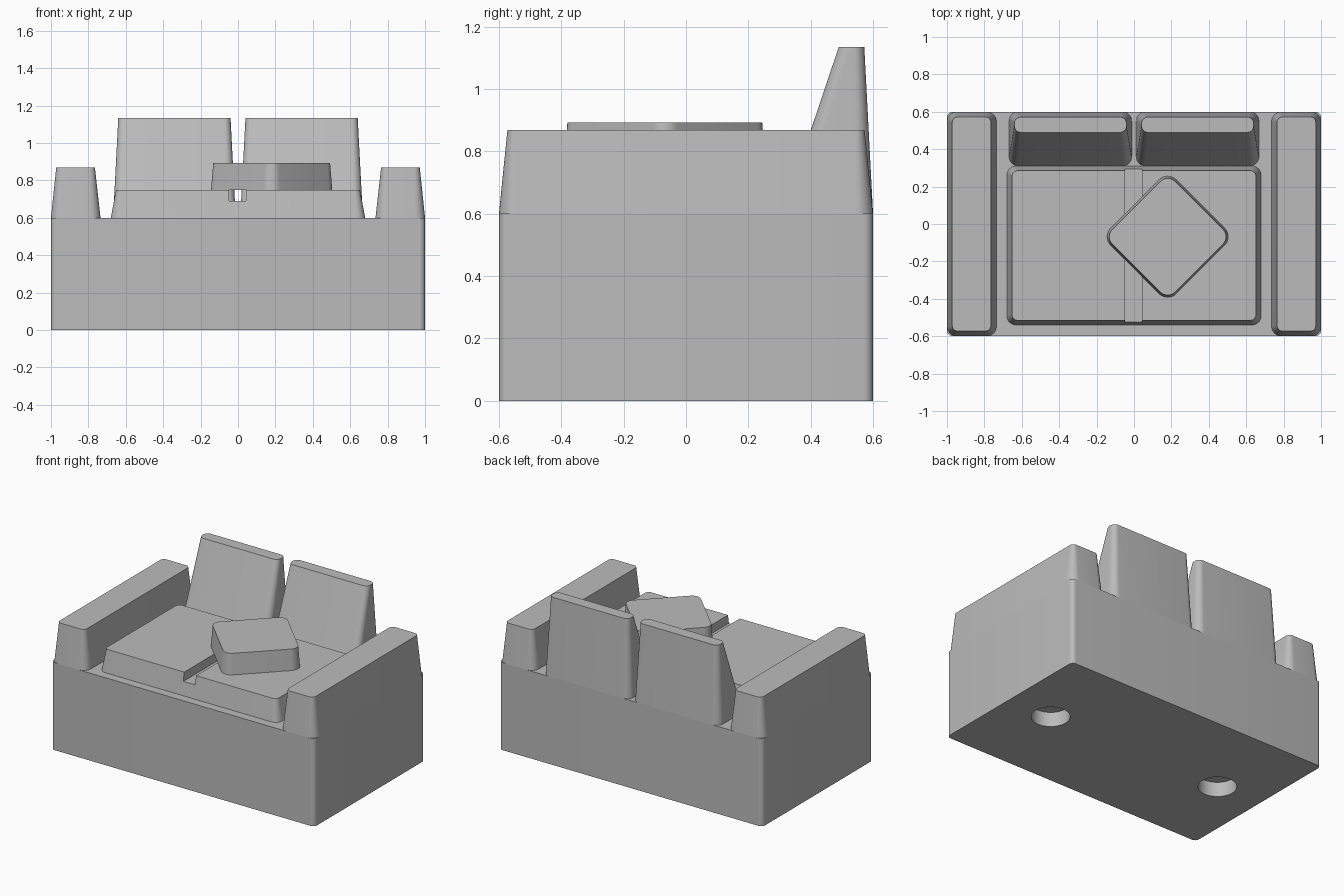
import bpy
import bmesh
from math import cos, sin, pi, radians

cube = bpy.data.objects.get("Cube")
if cube:
    bpy.data.objects.remove(cube, do_unlink=True)

grey = bpy.data.materials.new("plain grey")
grey.use_nodes = True
colour = (0.5, 0.5, 0.5, 1)
grey.diffuse_color = colour
grey.node_tree.nodes["Principled BSDF"].inputs["Base Color"].default_value = colour


def rounded_ring(bm, rect, radius, z, steps=8):
    """Rounded rectangle of vertices; rect is x0, x1, y0, y1."""
    x0, x1, y0, y1 = rect
    corners = [(x1, y1, -1, -1), (x0, y1, 1, -1), (x0, y0, 1, 1), (x1, y0, -1, 1)]
    ring = []
    for i, (x, y, sx, sy) in enumerate(corners):
        for k in range(steps + 1):
            a = (i + k / steps) * pi / 2
            ring.append(bm.verts.new((x + radius * (sx + cos(a)),
                                      y + radius * (sy + sin(a)), z)))
    return ring


def block(name, bottom, top, z0, z1, r0, r1):
    """Closed tapered block between two rounded rectangles."""
    bm = bmesh.new()
    low = rounded_ring(bm, bottom, r0, z0)
    high = rounded_ring(bm, top, r1, z1)
    bm.faces.new(low[::-1])
    bm.faces.new(high)
    n = len(low)
    for i in range(n):
        j = (i + 1) % n
        bm.faces.new((low[i], low[j], high[j], high[i]))
    mesh = bpy.data.meshes.new(name)
    bm.to_mesh(mesh)
    bm.free()
    mesh.materials.append(grey)
    obj = bpy.data.objects.new(name, mesh)
    bpy.context.collection.objects.link(obj)
    return obj


def activate(obj):
    bpy.ops.object.select_all(action="DESELECT")
    obj.select_set(True)
    bpy.context.view_layer.objects.active = obj


def cut(obj, cutter):
    """Subtract the cutter, then discard it."""
    mod = obj.modifiers.new("cut", "BOOLEAN")
    mod.operation = "DIFFERENCE"
    mod.solver = "EXACT"
    mod.object = cutter
    activate(obj)
    bpy.ops.object.modifier_apply(modifier=mod.name)
    bpy.data.objects.remove(cutter, do_unlink=True)


# Base with two round sockets underneath
box = (-1, 1, -0.6, 0.6)
base = block("base", box, box, 0, 0.6, 0.03, 0.03)
for x in (-0.67, 0.67):
    bpy.ops.mesh.primitive_cylinder_add(vertices=48, radius=0.12, depth=0.2,
                                        location=(x, 0, 0))
    cut(base, bpy.context.object)

# Seat with the groove between its two cushions
seat = block("seat", (-0.68, 0.68, -0.54, 0.31), (-0.652, 0.652, -0.515, 0.285),
             0.6, 0.75, 0.05, 0.03)
bpy.ops.mesh.primitive_cube_add(size=1, location=(-0.003, 0, 0.79))
bpy.context.object.scale = (0.09, 2, 0.2)
cut(seat, bpy.context.object)
parts = [base, seat]

# Armrests and back cushions, one on each side
for side, s in (("left", 1), ("right", -1)):
    def span(a, b, y0, y1):
        return (*sorted((s * a, s * b)), y0, y1)
    parts.append(block(side + "_armrest", span(0.735, 1, -0.6, 0.6),
                       span(0.765, 0.972, -0.573, 0.573), 0.6, 0.868, 0.055, 0.03))
    parts.append(block(side + "_back_cushion", span(0.012, 0.668, 0.31, 0.6),
                       span(0.04, 0.64, 0.49, 0.572), 0.6, 1.135, 0.05, 0.035))

# Loose pillow turned on its corner
pillow = block("pillow", (-0.248, 0.248, -0.248, 0.248),
               (-0.237, 0.237, -0.237, 0.237), 0.75, 0.893, 0.065, 0.055)
pillow.location = (0.18, -0.068, 0)
pillow.rotation_euler.z = radians(45)
parts.append(pillow)

for part in parts:
    activate(part)
    bpy.ops.object.shade_smooth_by_angle(angle=radians(35))
